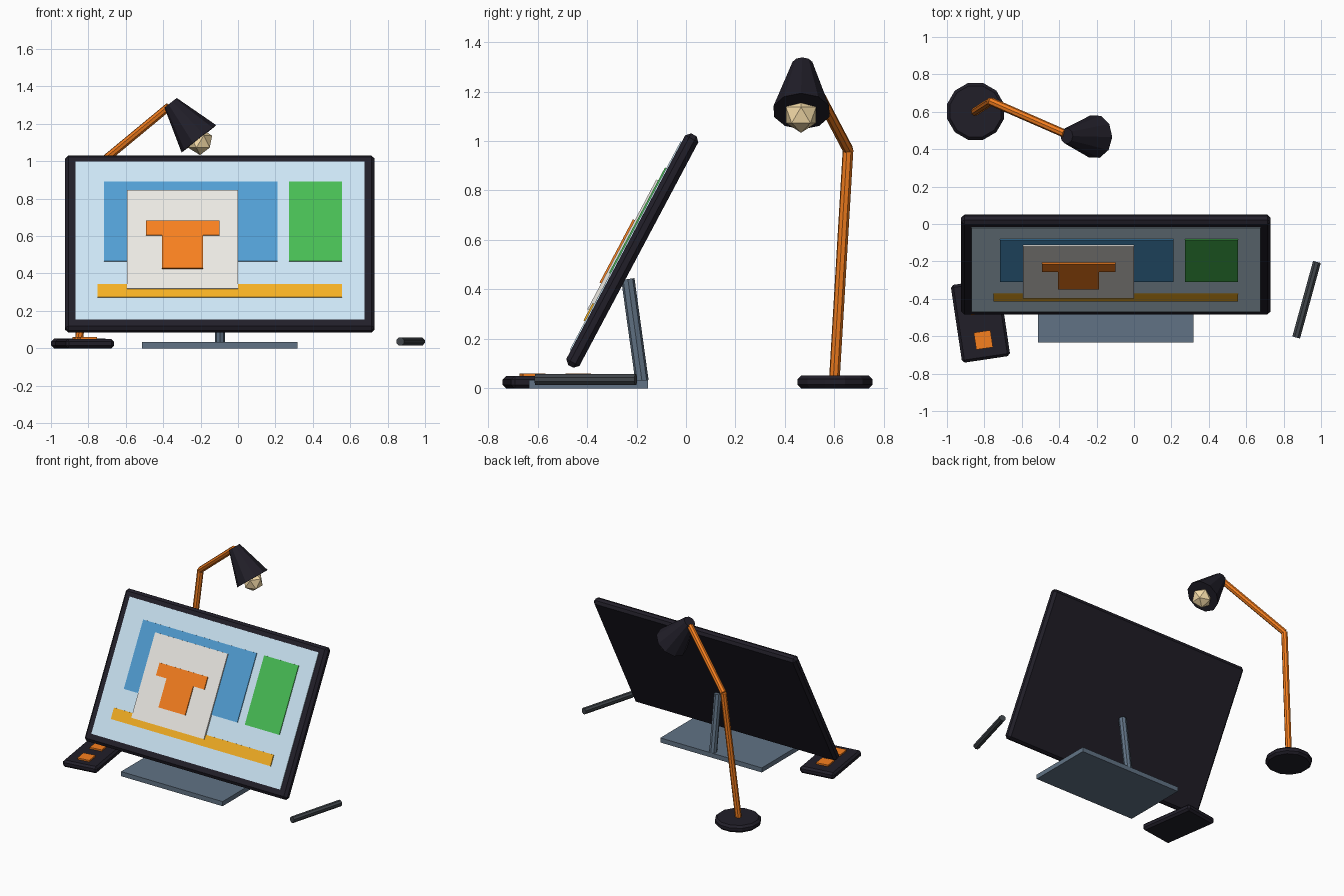
import bpy, math
from mathutils import Vector, Matrix

if "Cube" in bpy.data.objects:
    bpy.data.objects.remove(bpy.data.objects["Cube"])


def material(name, rgb):
    m = bpy.data.materials.new(name)
    # screen colours converted to linear
    m.diffuse_color = [((c + 0.055) / 1.055) ** 2.4 if c > 0.04 else c / 12.92 for c in rgb] + [1]
    m.use_nodes = True
    m.node_tree.nodes["Principled BSDF"].inputs["Base Color"].default_value = m.diffuse_color
    return m


DARK = material("dark_plastic", (0.13, 0.12, 0.16))
SLATE = material("slate_metal", (0.38, 0.45, 0.52))
GRAPHITE = material("graphite", (0.25, 0.27, 0.29))
ORANGE = material("orange", (0.97, 0.50, 0.12))
PALE = material("pale_blue", (0.80, 0.90, 0.96))
BLUE = material("blue", (0.32, 0.62, 0.83))
GREEN = material("green", (0.28, 0.74, 0.33))
YELLOW = material("yellow", (0.96, 0.69, 0.14))
WHITE = material("off_white", (0.92, 0.91, 0.89))
WARM = material("warm_bulb", (0.96, 0.86, 0.66))


def finish(name, mat, bevel=0):
    ob = bpy.context.object
    ob.name = name
    ob.data.materials.append(mat)
    if bevel:
        b = ob.modifiers.new("bevel", 'BEVEL')
        b.width, b.segments, b.limit_method = bevel, 1, 'ANGLE'
        b.angle_limit = math.radians(40)
    return ob


def box(name, size, matrix, mat, bevel=0):
    bpy.ops.mesh.primitive_cube_add(size=1)
    ob = finish(name, mat, bevel)
    ob.data.transform(Matrix.Diagonal((*size, 1)))
    ob.matrix_world = matrix
    return ob


def rod(name, a, b, r1, r2, mat, sides=8, spin=0, bevel=0):
    a, b = Vector(a), Vector(b)
    bpy.ops.mesh.primitive_cone_add(vertices=sides, radius1=r1, radius2=r2, depth=(b - a).length)
    ob = finish(name, mat, bevel)
    turn = (b - a).to_track_quat('Z', 'Y').to_matrix().to_4x4()
    ob.matrix_world = Matrix.Translation((a + b) / 2) @ turn @ Matrix.Rotation(spin, 4, 'Z')
    return ob


# Tilted monitor
TILT = math.radians(28)
CX, CZ = -0.097, 0.557
tilted = Matrix.Translation((CX, -0.217, CZ)) @ Matrix.Rotation(-TILT, 4, 'X')
box("monitor_frame", (1.655, 0.06, 1.06), tilted, DARK, 0.018)


def panel(name, x0, x1, z0, z1, back, front, mat):
    """Layer on the screen, given by its outline in the front view."""
    v0, v1 = [(z - CZ - front * math.sin(TILT)) / math.cos(TILT) for z in (z0, z1)]
    at = Matrix.Translation(((x0 + x1) / 2 - CX, -(back + front) / 2, (v0 + v1) / 2))
    box(name, (x1 - x0, front - back, v1 - v0), tilted @ at, mat)


panel("screen", -0.87, 0.675, 0.155, 0.998, 0.025, 0.035, PALE)
panel("blue_panel", -0.716, 0.212, 0.467, 0.893, 0.033, 0.041, BLUE)
panel("green_panel", 0.273, 0.555, 0.467, 0.893, 0.033, 0.041, GREEN)
panel("yellow_bar", -0.75, 0.555, 0.275, 0.345, 0.033, 0.042, YELLOW)
panel("white_card", -0.594, 0.0, 0.32, 0.845, 0.033, 0.049, WHITE)
panel("shirt_sleeves", -0.492, -0.098, 0.606, 0.684, 0.045, 0.057, ORANGE)
panel("shirt_body", -0.406, -0.188, 0.428, 0.61, 0.045, 0.0565, ORANGE)

# Monitor stand
box("stand_base", (0.83, 0.48, 0.034), Matrix.Translation((CX, -0.394, 0.017)), SLATE)
rod("stand_neck", (CX, -0.178, 0.03), (CX, -0.235, 0.442), 0.027, 0.027, SLATE)

# Desk lamp
elbow = (-0.765, 0.655, 0.965)
rod("lamp_base", (-0.847, 0.602, 0), (-0.847, 0.602, 0.052), 0.157, 0.157, DARK, 12, math.radians(15), 0.015)
rod("lamp_lower_arm", (-0.85, 0.6, 0.04), elbow, 0.022, 0.022, ORANGE)
rod("lamp_upper_arm", elbow, (-0.37, 0.483, 1.292), 0.022, 0.022, ORANGE)
rod("lamp_shade", (-0.209, 0.467, 1.12), (-0.36, 0.471, 1.312), 0.118, 0.042, DARK, 10)
bpy.ops.mesh.primitive_ico_sphere_add(subdivisions=1, radius=0.072, location=(-0.203, 0.465, 1.105))
finish("lamp_bulb", WARM)

# Small pad with two buttons
pad = Matrix.Translation((-0.821, -0.516, 0)) @ Matrix.Rotation(math.radians(8.5), 4, 'Z')
box("pad_body", (0.26, 0.42, 0.05), pad @ Matrix.Translation((0, 0, 0.025)), DARK, 0.014)
for i, y in enumerate((-0.105, 0.081)):
    box(f"pad_button_{i + 1}", (0.09, 0.092, 0.02), pad @ Matrix.Translation((0, y, 0.051)), ORANGE)

# Pen lying on the desk
rod("pen", (0.867, -0.607, 0.036), (0.978, -0.203, 0.036), 0.023, 0.023, GRAPHITE, 8, math.radians(22.5))
